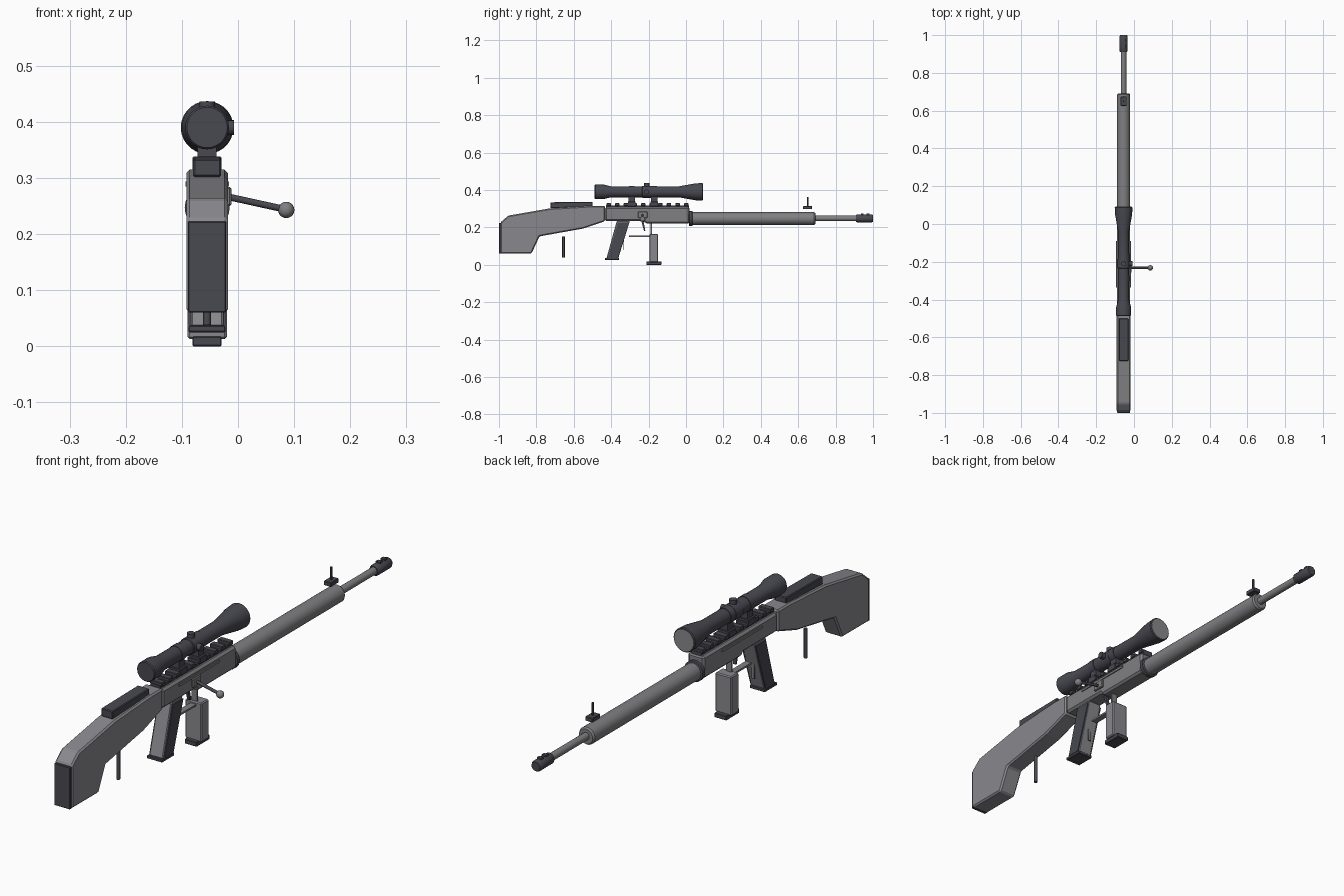
import bpy, bmesh, math
from mathutils import Vector

if "Cube" in bpy.data.objects:
    bpy.data.objects.remove(bpy.data.objects["Cube"])

CX = -0.055   # centre line of the gun


def material(name, rgb):
    m = bpy.data.materials.new(name)
    m.diffuse_color = (*rgb, 1)
    m.use_nodes = True
    m.node_tree.nodes["Principled BSDF"].inputs["Base Color"].default_value = m.diffuse_color
    return m


STOCK = material("stock grey", (0.25, 0.25, 0.27))
METAL = material("metal grey", (0.215, 0.215, 0.225))
DARK = material("dark grey", (0.065, 0.065, 0.082))


def finish(bm, name, mat, bevel=0, smooth=False):
    bmesh.ops.recalc_face_normals(bm, faces=bm.faces)
    me = bpy.data.meshes.new(name)
    bm.to_mesh(me)
    bm.free()
    me.materials.append(mat)
    ob = bpy.data.objects.new(name, me)
    bpy.context.collection.objects.link(ob)
    if bevel:
        b = ob.modifiers.new("bevel", "BEVEL")
        b.width, b.segments, b.limit_method = bevel, 1, "ANGLE"
    if smooth:
        bpy.ops.object.select_all(action="DESELECT")
        ob.select_set(True)
        bpy.context.view_layer.objects.active = ob
        bpy.ops.object.shade_smooth_by_angle(angle=math.radians(35))
    return ob


def plate(name, outline, x0, x1, mat, bevel=0):
    """Side outline in (y, z), extruded from x0 to x1."""
    bm = bmesh.new()
    f = bm.faces.new([bm.verts.new((x0, y, z)) for y, z in outline])
    g = bmesh.ops.extrude_face_region(bm, geom=[f])
    vs = [v for v in g["geom"] if isinstance(v, bmesh.types.BMVert)]
    bmesh.ops.translate(bm, vec=(x1 - x0, 0, 0), verts=vs)
    return finish(bm, name, mat, bevel)


def box(name, x, y, z, mat, bevel=0):
    return plate(name, [(y[0], z[0]), (y[1], z[0]), (y[1], z[1]), (y[0], z[1])],
                 x[0], x[1], mat, bevel)


def lathe(name, profile, z, mat, n=24, x=CX):
    """Closed tube along y from (y, radius) steps."""
    bm = bmesh.new()
    rings = [[bm.verts.new((x + r * math.cos(2 * math.pi * i / n), y,
                            z + r * math.sin(2 * math.pi * i / n)))
              for i in range(n)] for y, r in profile]
    for a, b in zip(rings, rings[1:]):
        for i in range(n):
            j = (i + 1) % n
            bm.faces.new((a[i], a[j], b[j], b[i]))
    bm.faces.new(rings[0])
    bm.faces.new(rings[-1])
    return finish(bm, name, mat, 0, True)


def rod(name, p, q, r, mat, n=12):
    p, q = Vector(p), Vector(q)
    bm = bmesh.new()
    bmesh.ops.create_cone(bm, cap_ends=True, segments=n, radius1=r, radius2=r,
                          depth=(q - p).length)
    turn = (q - p).to_track_quat("Z", "Y").to_matrix().to_4x4()
    bm.transform(turn)
    bmesh.ops.translate(bm, vec=(p + q) / 2, verts=bm.verts)
    return finish(bm, name, mat, 0, True)


def wide(h):
    return (CX - h, CX + h)


# Stock, butt pad, cheek rest and rear support rod
plate("stock", [(-0.992, 0.06), (-0.992, 0.227), (-0.95, 0.263), (-0.725, 0.302),
                (-0.51, 0.315), (-0.433, 0.315), (-0.433, 0.233), (-0.553, 0.193),
                (-0.783, 0.152), (-0.826, 0.06)], *wide(0.037), STOCK, 0.006)
box("butt_pad", wide(0.034), (-1, -0.985), (0.06, 0.223), DARK, 0.002)
plate("cheek_rest", [(-0.725, 0.302), (-0.5, 0.31), (-0.5, 0.337), (-0.725, 0.334)],
      *wide(0.025), DARK, 0.003)
rod("support_rod", (CX, -0.655, 0.038), (CX, -0.655, 0.152), 0.007, DARK)

# Receiver with side ridges
plate("receiver", [(-0.433, 0.233), (-0.225, 0.233), (-0.215, 0.22), (0.02, 0.22),
                   (0.02, 0.308), (-0.433, 0.308)], *wide(0.035), METAL, 0.008)
for s in (-1, 1):
    box("receiver_ridge", sorted((CX + s * 0.034, CX + s * 0.039)),
        (-0.335, -0.09), (0.285, 0.294), METAL)

# Barrel assembly
lathe("barrel_collar", [(0.015, 0.034), (0.018, 0.04), (0.033, 0.04), (0.036, 0.034)],
      0.247, DARK)
lathe("barrel_jacket", [(0.03, 0.034), (0.685, 0.034), (0.692, 0.029)], 0.247, METAL)
lathe("barrel", [(0.68, 0.0145), (0.93, 0.0145)], 0.248, METAL, 16)
lathe("muzzle_brake", [(0.91, 0.018), (0.916, 0.0215), (0.994, 0.0215), (1, 0.018)],
      0.248, DARK, 16)
for y in (0.935, 0.965):
    box("muzzle_rib", wide(0.009), (y, y + 0.015), (0.262, 0.274), DARK)

# Front sight
box("sight_base", wide(0.016), (0.626, 0.674), (0.297, 0.314), DARK, 0.002)
rod("sight_post", (CX, 0.65, 0.31), (CX, 0.65, 0.363), 0.004, DARK, 8)

# Top rail with teeth
box("rail", wide(0.021), (-0.428, 0.015), (0.305, 0.318), DARK)
for i in range(10):
    y = -0.425 + i * 0.046
    box("rail_tooth", wide(0.026), (y, y + 0.024), (0.314, 0.329), DARK, 0.002)

# Scope, mounts, turrets and front lens
lathe("scope", [(-0.488, 0.036), (-0.484, 0.039), (-0.44, 0.039), (-0.4, 0.029),
                (-0.235, 0.029), (-0.233, 0.032), (-0.185, 0.032), (-0.183, 0.029),
                (-0.04, 0.029), (0.05, 0.045), (0.087, 0.047), (0.09, 0.044)],
      0.39, DARK, 28)
lathe("front_lens", [(0.086, 0.042), (0.0915, 0.042)], 0.39, STOCK, 28)
for y in (-0.29, -0.17):
    box("scope_mount_base", wide(0.026), (y - 0.021, y + 0.021), (0.312, 0.338), DARK, 0.002)
    box("scope_mount_neck", wide(0.017), (y - 0.017, y + 0.017), (0.335, 0.375), DARK)
    lathe("scope_ring", [(y - 0.015, 0.031), (y + 0.015, 0.031)], 0.39, DARK)
rod("top_turret", (CX, -0.21, 0.4), (CX, -0.21, 0.436), 0.014, DARK, 16)
rod("side_turret", (CX, -0.21, 0.39), (-0.007, -0.21, 0.39), 0.013, DARK, 16)

# Bolt handle
box("bolt_base", (-0.022, -0.012), (-0.256, -0.206), (0.25, 0.284), METAL, 0.003)
rod("bolt_handle", (-0.02, -0.232, 0.267), (0.08, -0.232, 0.245), 0.006, DARK)
bm = bmesh.new()
bmesh.ops.create_uvsphere(bm, u_segments=16, v_segments=10, radius=0.0145)
bmesh.ops.translate(bm, vec=(0.086, -0.232, 0.243), verts=bm.verts)
finish(bm, "bolt_knob", METAL, 0, True)

# Pistol grip: grey core, dark side panels and foot
plate("grip", [(-0.37, 0.235), (-0.3, 0.235), (-0.362, 0.035), (-0.425, 0.035)],
      *wide(0.029), STOCK, 0.003)
for s in (-1, 1):
    plate("grip_panel", [(-0.365, 0.225), (-0.303, 0.225), (-0.364, 0.037), (-0.418, 0.037)],
          *sorted((CX + s * 0.027, CX + s * 0.033)), DARK)
box("grip_foot", wide(0.033), (-0.433, -0.358), (0.025, 0.037), DARK, 0.002)

# Trigger and guard
plate("trigger", [(-0.24, 0.237), (-0.228, 0.237), (-0.217, 0.18), (-0.224, 0.18)],
      *wide(0.006), DARK)
box("trigger_guard", wide(0.012), (-0.305, -0.185), (0.149, 0.156), METAL)
box("guard_front", wide(0.012), (-0.19, -0.183), (0.12, 0.23), METAL)
box("guard_rear", wide(0.006), (-0.335, -0.331), (0.08, 0.18), METAL)

# Magazine and its foot
box("magazine", wide(0.035), (-0.196, -0.149), (0.013, 0.165), STOCK, 0.004)
box("magazine_foot", wide(0.026), (-0.212, -0.132), (0, 0.018), DARK, 0.002)
